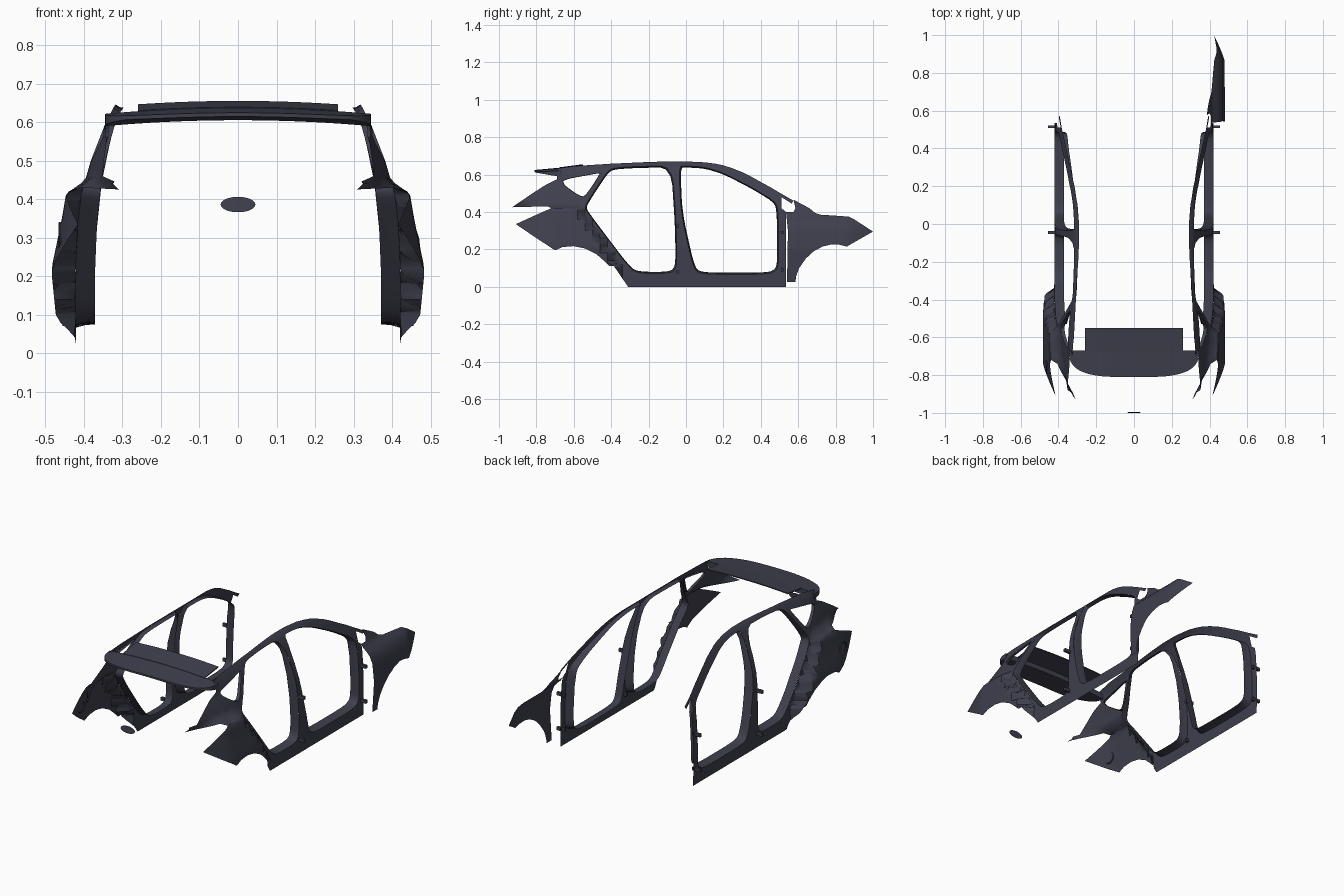
import bpy, bmesh, math
from mathutils import Vector

if "Cube" in bpy.data.objects:
    bpy.data.objects.remove(bpy.data.objects["Cube"])


def lerp_table(t, v):
    if v <= t[0][0]:
        return t[0][1]
    for (a, p), (b, q) in zip(t, t[1:]):
        if v <= b:
            return p + (q - p) * (v - a) / (b - a)
    return t[-1][1]


def step(a, b, v):
    t = min(1, max(0, (v - a) / (b - a)))
    return t * t * (3 - 2 * t)


def chaikin(pts, n=2):
    for _ in range(n):
        out = []
        for a, b in zip(pts, pts[1:] + pts[:1]):
            out += [(a[0] * .8 + b[0] * .2, a[1] * .8 + b[1] * .2),
                    (a[0] * .2 + b[0] * .8, a[1] * .2 + b[1] * .8)]
        pts = out
    return pts


def scaled(pts, s):
    cy = (min(p[0] for p in pts) + max(p[0] for p in pts)) / 2
    cz = (min(p[1] for p in pts) + max(p[1] for p in pts)) / 2
    return [(cy + (y - cy) * s, cz + (z - cz) * s) for y, z in pts]


def finish(bm, name, mirror=False, angle=35):
    bmesh.ops.recalc_face_normals(bm, faces=bm.faces[:])
    me = bpy.data.meshes.new(name)
    bm.to_mesh(me)
    bm.free()
    ob = bpy.data.objects.new(name, me)
    bpy.context.collection.objects.link(ob)
    ob.data.materials.append(paint)
    bpy.ops.object.select_all(action='DESELECT')
    ob.select_set(True)
    bpy.context.view_layer.objects.active = ob
    bpy.ops.object.shade_smooth_by_angle(angle=math.radians(angle))
    if mirror:
        m = ob.modifiers.new("mirror", 'MIRROR')
        m.use_mirror_merge = False
    return ob


def panel(name, outline, holes, fx, mirror=False):
    """Flat (y, z) sheet with holes, sliced finely and bent to x = fx(y, z)."""
    bm = bmesh.new()
    for loop in [outline] + [h[0] for h in holes]:
        vs = [bm.verts.new((0, y, z)) for y, z in loop]
        for a, b in zip(vs, vs[1:] + vs[:1]):
            bm.edges.new((a, b))
    bmesh.ops.triangle_fill(bm, edges=bm.edges[:], use_beauty=True)
    cuts = [((0, 0, .02 * i), (0, 0, 1)) for i in range(1, 34)]
    cuts += [((0, -.98 + .04 * i, 0), (0, 1, 0)) for i in range(50)]
    for co, no in cuts:
        bmesh.ops.bisect_plane(bm, geom=bm.verts[:] + bm.edges[:] + bm.faces[:],
                               plane_co=co, plane_no=no, dist=1e-5)
    for v in bm.verts:
        v.co.x = fx(v.co.y, v.co.z)
    # return flange round each opening
    for outer, inner, depth in holes:
        rows = []
        for (y, z), (yi, zi) in zip(outer, inner):
            x = fx(y, z)
            d = depth * lerp_table([(.4, 1), (.62, .4)], z)
            rows.append([bm.verts.new((x, y, z)),
                         bm.verts.new((x - d * .5, y + (yi - y) * .8, z + (zi - z) * .8)),
                         bm.verts.new((x - d, yi, zi))])
        for a, b in zip(rows, rows[1:] + rows[:1]):
            for k in range(2):
                bm.faces.new((a[k], b[k], b[k + 1], a[k + 1]))
    return finish(bm, name, mirror)


paint = bpy.data.materials.new("dark_paint")
paint.diffuse_color = (.05, .05, .075, 1)
paint.use_nodes = True
paint.node_tree.nodes["Principled BSDF"].inputs["Base Color"].default_value = paint.diffuse_color

# Cross-sections: half width by height
CABIN = [(0, .42), (.2, .422), (.35, .415), (.42, .405), (.5, .382), (.6, .343),
         (.64, .322), (.66, .306), (.672, .288)]
QUARTER = [(.1, .473), (.2, .483), (.23, .482), (.345, .458), (.41, .447), (.425, .435), (.45, .398)]
FENDER = [(0, .472), (.2, .482), (.3, .47), (.34, .456), (.37, .432), (.385, .412),
          (.45, .388), (.5, .382)]


def side_x(y, z):
    x = lerp_table(CABIN, z)
    if z < .45:
        d = -.833 * (y + .31) - .55 * (z - .08)
        k = step(.02, .045, d) * step(-.33, -.38, y)
        q = lerp_table(QUARTER, z) - .045 * max(0, (-.73 - y) / .18) ** 1.3
        x += (q - x) * k
    if z > .42:
        x -= .045 * step(-.55, -.95, y) * step(.62, .55, z)
        if z < .43:
            x -= .03 * step(-.72, -.93, y)
    return x


def fender_x(y, z):
    return lerp_table(FENDER, z) - .048 * max(0, (y - .86) / .14) ** 1.3 * step(.39, .33, z)


# Body side frame with door and quarter window openings
frame = [(.535, 0), (.535, .40), (.51, .42), (.512, .478), (.565, .445), (.575, .46),
         (.5, .503), (.45, .533), (.4, .56), (.35, .588), (.3, .613), (.25, .633),
         (.2, .649), (.15, .659), (.1, .665), (0, .67), (-.1, .67), (-.2, .667),
         (-.4, .658), (-.6, .645), (-.69, .632), (-.69, .575), (-.75, .545), (-.82, .5),
         (-.93, .425), (-.74, .43), (-.72, .42), (-.8, .385), (-.91, .335), (-.8, .26),
         (-.7, .195), (-.66, .212), (-.6, .217), (-.54, .205), (-.48, .175), (-.44, .14),
         (-.41, .11), (-.385, .11), (-.31, 0)]
front_door = chaikin([(-.03, .635), (-.02, .4), (.035, .15), (.06, .085), (.13, .075),
                      (.44, .075), (.485, .1), (.487, .2), (.485, .42), (.46, .458),
                      (.35, .525), (.2, .602), (.1, .632), (0, .638)])
rear_door = chaikin([(-.08, .637), (-.06, .35), (-.055, .12), (-.08, .08), (-.25, .08),
                     (-.3, .105), (-.5, .37), (-.535, .42), (-.515, .46), (-.43, .59),
                     (-.395, .627), (-.25, .636)])
window = chaikin([(-.665, .572), (-.47, .608), (-.455, .608), (-.54, .48), (-.57, .485),
                  (-.65, .54)])
panel("body_side_frame", frame,
      [(scaled(front_door, 1.03), front_door, .05),
       (scaled(rear_door, 1.03), rear_door, .05),
       (window, scaled(window, .97), .025)], side_x, True)

# Single front fender on the +x side
panel("front_fender", [(.54, .025), (.585, .025), (.59, .06), (.605, .1), (.64, .15),
                       (.68, .188), (.73, .215), (.78, .227), (.82, .225), (.86, .215),
                       (1.0, .295), (.9, .36), (.87, .375), (.8, .38), (.72, .385),
                       (.69, .395), (.66, .42), (.575, .465), (.585, .42), (.575, .4),
                       (.535, .4), (.545, .3)], [], fender_x)


# Rear spoiler slabs: plan outline by half width, thickness by depth
def slab(name, y0, y1, half, top, thick, ny=10, nx=24):
    bm = bmesh.new()
    g = []
    for j in range(ny + 1):
        t = j / ny
        row = []
        for i in range(nx + 1):
            u = -1 + 2 * i / nx
            x = u * half(t)
            y = y0 + (y1(u) - y0) * t
            z = top(x, y)
            row.append((bm.verts.new((x, y, z)), bm.verts.new((x, y, z - thick(t)))))
        g.append(row)
    for j in range(ny):
        for i in range(nx):
            for k in (0, 1):
                bm.faces.new((g[j][i][k], g[j][i + 1][k], g[j + 1][i + 1][k], g[j + 1][i][k]))
    rim = [g[0][i] for i in range(nx + 1)] + [g[j][nx] for j in range(1, ny + 1)]
    rim += [g[ny][i] for i in range(nx - 1, -1, -1)] + [g[j][0] for j in range(ny - 1, 0, -1)]
    for a, b in zip(rim, rim[1:] + rim[:1]):
        bm.faces.new((a[0], b[0], b[1], a[1]))
    finish(bm, name)


slab("rear_spoiler", -.67, lambda u: -.81 + .035 * abs(u) ** 4,
     lambda t: .345 - .055 * t ** 3,
     lambda x, y: .637 + .09 * (y + .67) - .13 * x * x,
     lambda t: .032 - .022 * t)
slab("spoiler_mount_plate", -.55, lambda u: -.675, lambda t: .26,
     lambda x, y: .655 + .13 * (y + .55) - .13 * x * x, lambda t: .006)

# Door hinges on the pillars
bm = bmesh.new()
for y, z in [(-.045, .325), (-.045, .08), (.515, .09), (.515, .29)]:
    r = bmesh.ops.create_cube(bm, size=1)
    for v in r["verts"]:
        v.co = Vector((.43 + v.co.x * .05, y + v.co.y * .014, z + v.co.z * .018))
finish(bm, "door_hinges", True)

# Filler ring on the -x quarter panel
bpy.ops.mesh.primitive_torus_add(major_radius=.032, minor_radius=.004, major_segments=32,
                                 minor_segments=6, location=(-.463, -.76, .305),
                                 rotation=(0, math.pi / 2, 0))
ring = bpy.context.object
ring.name = "filler_ring"
ring.data.materials.append(paint)

# Oval plate at the rear
bm = bmesh.new()
bmesh.ops.create_circle(bm, cap_ends=True, segments=40, radius=1)
for v in bm.verts:
    v.co = Vector((v.co.x * .045, -.998 + .002 * v.co.y, .386 + v.co.y * .02))
finish(bm, "rear_oval_plate")
